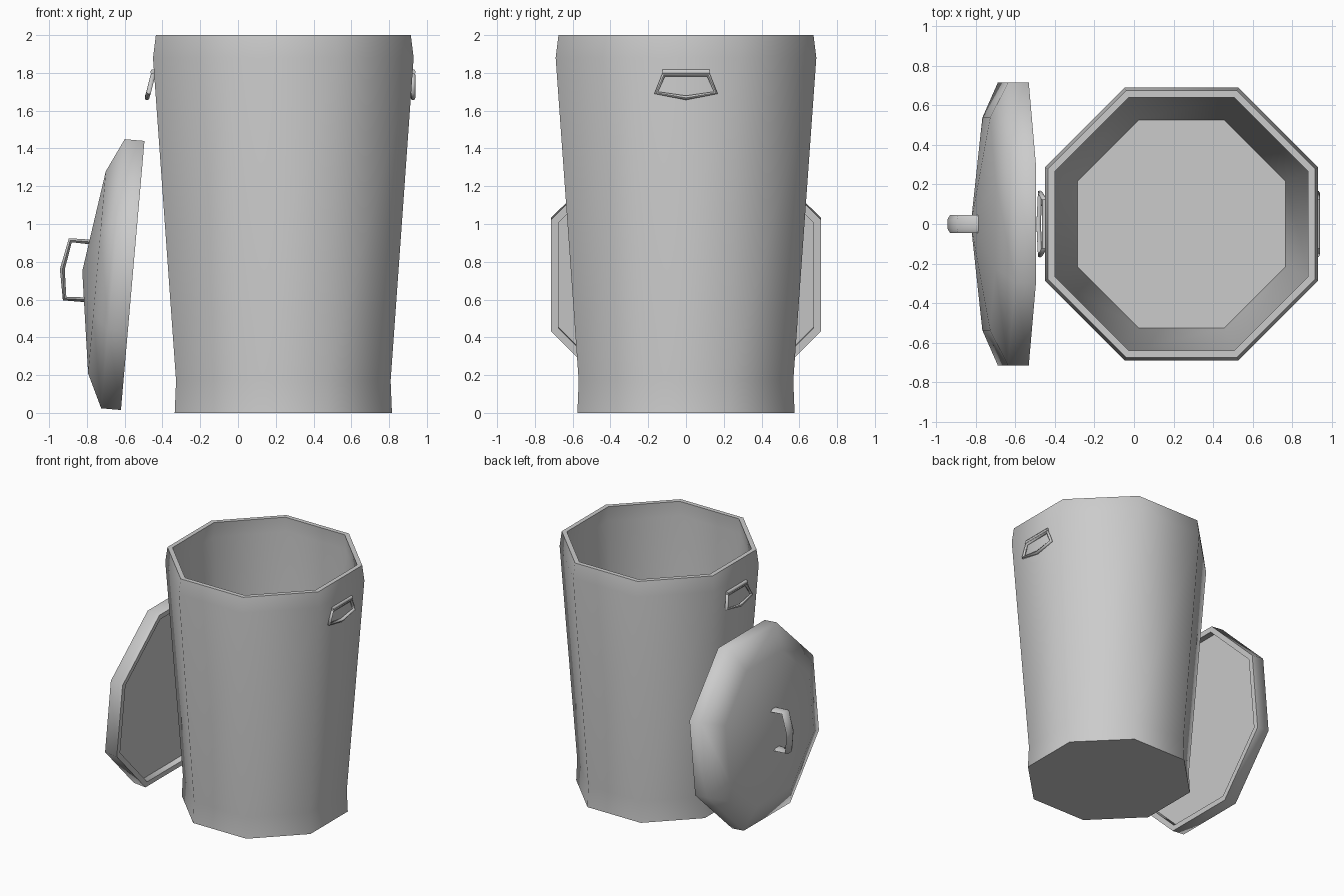
import bpy, bmesh, math

if "Cube" in bpy.data.objects:
    bpy.data.objects.remove(bpy.data.objects["Cube"])

SIDES = 8
CX = 0.24  # centre of the can


def finish(ob, angle):
    bpy.ops.object.select_all(action='DESELECT')
    ob.select_set(True)
    bpy.context.view_layer.objects.active = ob
    if ob.type == 'CURVE':
        bpy.ops.object.convert(target='MESH')
    bpy.ops.object.shade_smooth_by_angle(angle=math.radians(angle))


def lathe(name, profile, loc, rot_y=0, angle=66):
    """Octagonal turning; profile = (flat-side radius, height), ends capped."""
    bm = bmesh.new()
    rings = []
    for r, z in profile:
        if r == 0:
            rings.append([bm.verts.new((0, 0, z))] * SIDES)
            continue
        c = r / math.cos(math.pi / SIDES)
        angs = [(i + 0.5) * 2 * math.pi / SIDES for i in range(SIDES)]
        rings.append([bm.verts.new((c * math.cos(a), c * math.sin(a), z)) for a in angs])
    for lo, hi in zip(rings, rings[1:]):
        for i in range(SIDES):
            j = (i + 1) % SIDES
            quad = [lo[i], lo[j], hi[j], hi[i]]
            bm.faces.new(list(dict.fromkeys(quad)))
    for ring in (rings[0], rings[-1]):
        if ring[0] is not ring[1]:
            bm.faces.new(ring)
    bmesh.ops.recalc_face_normals(bm, faces=bm.faces)
    me = bpy.data.meshes.new(name)
    bm.to_mesh(me)
    bm.free()
    ob = bpy.data.objects.new(name, me)
    bpy.context.collection.objects.link(ob)
    ob.location = loc
    ob.rotation_euler = (0, math.radians(rot_y), 0)
    finish(ob, angle)
    return ob


def tube(name, pts, radius, cyclic=False, y_scale=1):
    cu = bpy.data.curves.new(name, 'CURVE')
    cu.dimensions = '3D'
    cu.bevel_depth = radius
    cu.bevel_resolution = 1
    cu.use_fill_caps = True
    sp = cu.splines.new('POLY')
    sp.points.add(len(pts) - 1)
    for p, co in zip(sp.points, pts):
        p.co = (*co, 1)
    sp.use_cyclic_u = cyclic
    ob = bpy.data.objects.new(name, cu)
    bpy.context.collection.objects.link(ob)
    ob.scale.y = y_scale
    finish(ob, 62)


# can: outer wall, rim, inner wall, floor
lathe("can_body", [(0.575, 0), (0.568, 0.17), (0.69, 1.88), (0.675, 2.0),
                   (0.64, 2.0), (0.648, 1.88), (0.525, 0.05)], (CX, 0, 0))

# lid leaning beside the can: recessed underside, rim, shallow dome
lathe("lid", [(0.675, 0.05), (0.675, 0), (0.715, 0), (0.715, 0.105),
              (0.537, 0.19), (0, 0.268)], (-0.5575, 0, 0.7275), rot_y=-85)

# flat strap handle on the lid
tube("lid_handle", [(-0.76, 0, 0.903), (-0.888, 0, 0.914), (-0.93, 0, 0.76),
                    (-0.918, 0, 0.605), (-0.79, 0, 0.598)], 0.015, y_scale=3)

# drop handles on both sides of the can
for side, top_x, low_x in (("right", 0.926, 0.926), ("left", -0.45, -0.482)):
    mid_x = top_x + (low_x - top_x) * 0.75
    tube(side + "_handle", [(top_x, -0.118, 1.79), (mid_x, -0.158, 1.695),
                            (low_x, 0, 1.668), (mid_x, 0.158, 1.695),
                            (top_x, 0.118, 1.79)], 0.013, cyclic=True)
    tube(side + "_hinge", [(top_x, -0.125, 1.805), (top_x, 0.125, 1.805)], 0.015)
